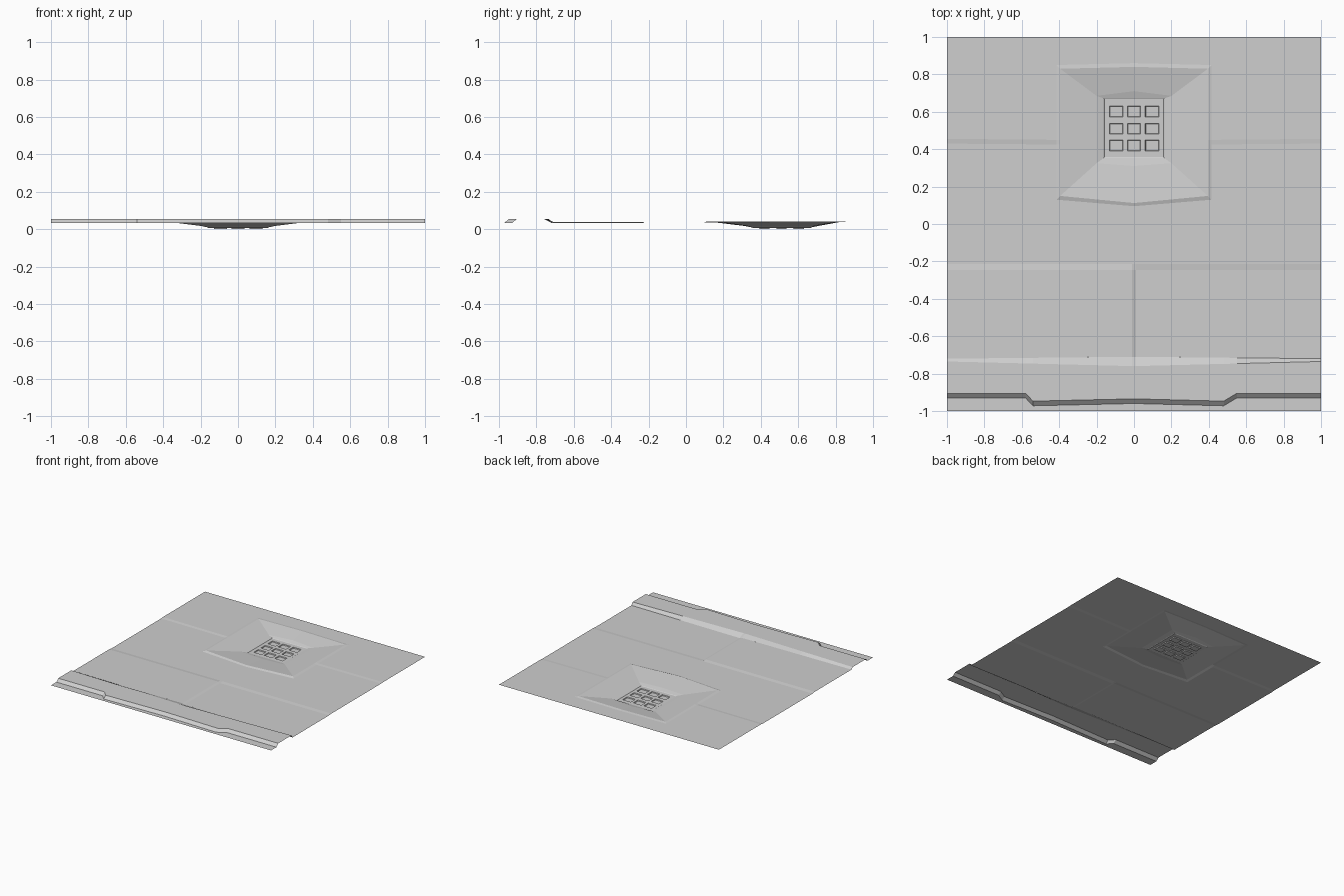
import bpy
import bmesh

cube = bpy.data.objects.get("Cube")
if cube:
    bpy.data.objects.remove(cube, do_unlink=True)

stone = bpy.data.materials.new("stone_grey")
stone.use_nodes = True
GREY = (0.62, 0.62, 0.62, 1)
stone.diffuse_color = GREY
stone.node_tree.nodes["Principled BSDF"].inputs["Base Color"].default_value = GREY


def finish(name, bm):
    """Weld, face everything upward and link the sheet to the scene."""
    bmesh.ops.remove_doubles(bm, verts=bm.verts, dist=0.0001)
    bm.normal_update()
    bmesh.ops.reverse_faces(bm, faces=[f for f in bm.faces if f.normal.z < 0])
    mesh = bpy.data.meshes.new(name)
    bm.to_mesh(mesh)
    bm.free()
    mesh.materials.append(stone)
    obj = bpy.data.objects.new(name, mesh)
    bpy.context.collection.objects.link(obj)


def loft(bm, rows, closed=False):
    """Join neighbouring rows of points with quads."""
    grid = [[bm.verts.new(p) for p in row] for row in rows]
    n = len(rows[0])
    for a, b in zip(grid, grid[1:]):
        for i in range(n if closed else n - 1):
            j = (i + 1) % n
            bm.faces.new((a[i], a[j], b[j], b[i]))
    return grid


def floor_z(x, y):
    """Each paving slab sits at a slightly different height."""
    if y > 0.44:
        return 0.039 if x <= 0 else 0.038
    if y > -0.23:
        return 0.036
    return 0.040 if x < 0 else 0.033


def slab(bm, outline):
    bm.faces.new([bm.verts.new((x, y, floor_z(x, y))) for x, y in outline])


# Kerb: gutter, front riser with a projecting middle, top and back slope
GUTTER, TOP = 0.033, 0.055
foot = [(-1, -0.93), (-0.58, -0.93), (-0.54, -0.972), (-0.01, -0.96),
        (0.01, -0.96), (0.48, -0.972), (0.55, -0.93), (1, -0.93)]
rows = [
    [(x, -1, GUTTER) for x, y in foot],
    [(x, y, GUTTER) for x, y in foot],
    [(x, y + 0.025, TOP) for x, y in foot],
    [(x, -0.76 + 0.025 * abs(x), TOP) for x, y in foot],
    [(x, -0.71 - 0.01 * abs(x), floor_z(x, -0.7)) for x, y in foot],
]
bm = bmesh.new()
loft(bm, rows)
finish("kerb", bm)

# Paving slabs around the drain, with sloped seams between the levels
bm = bmesh.new()
xs = [-1, -0.01, 0.01, 1]
loft(bm, [[(x, y, floor_z(x, y)) for x in xs] for y in (-0.245, -0.215)])
for s in (-1, 1):
    slab(bm, [(s, -0.72), (0.54 * s, -0.7154), (0.01 * s, -0.71),
              (0.01 * s, -0.245), (s, -0.245)])
    slab(bm, [(s, -0.215), (0.01 * s, -0.215), (0, -0.215), (0, 0.095),
              (0.415 * s, 0.13), (0.415 * s, 0.425), (s, 0.43)])
    slab(bm, [(s, 0.43), (0.415 * s, 0.425), (0.415 * s, 0.45), (s, 0.455)])
    slab(bm, [(s, 0.455), (0.415 * s, 0.45), (0.415 * s, 0.85), (0, 0.86),
              (0, 1), (s, 1)])
# Seam between the two front slabs
loft(bm, [[(x, y, floor_z(x, y)) for x in (-0.01, 0.01)]
          for y in (-0.71, -0.245)])
finish("paving_slabs", bm)


# Drain basin: raised rim, then two slopes down to the grate
def ring(half, low, low_mid, high, high_mid, z):
    mids = [0.425, 0.45]
    right = [(half, low)] + [(half, m) for m in mids] + [(half, high)]
    left = [(-x, y) for x, y in reversed(right)]
    pts = [(0, low_mid)] + right + [(0, high_mid)] + left
    return [(x, y, floor_z(x, y) if z is None else z) for x, y in pts]


bm = bmesh.new()
loft(bm, [
    ring(0.415, 0.13, 0.095, 0.85, 0.86, None),
    ring(0.395, 0.15, 0.112, 0.83, 0.84, 0.042),
    ring(0.2, 0.325, 0.31, 0.685, 0.71, 0.018),
    ring(0.163, 0.352, 0.352, 0.672, 0.672, 0.010),
    ring(0.159, 0.357, 0.357, 0.667, 0.667, 0.007),
], closed=True)
finish("drain_basin", bm)

# Drain grate: three by three sunken openings
gx = [-0.159, -0.13, -0.058, -0.036, 0.036, 0.06, 0.134, 0.159]
gy = [0.357, 0.39, 0.448, 0.482, 0.538, 0.572, 0.632, 0.667]
bm = bmesh.new()
loft(bm, [[(x, y, 0.007) for x in gx] for y in gy])
bm.faces.ensure_lookup_table()
bm.normal_update()
cells = len(gx) - 1
holes = [f for i, f in enumerate(bm.faces)
         if (i // cells) % 2 and (i % cells) % 2]
bmesh.ops.inset_individual(bm, faces=holes, thickness=0.004)
for v in {v for f in holes for v in f.verts}:
    v.co.z = 0
finish("drain_grate", bm)
